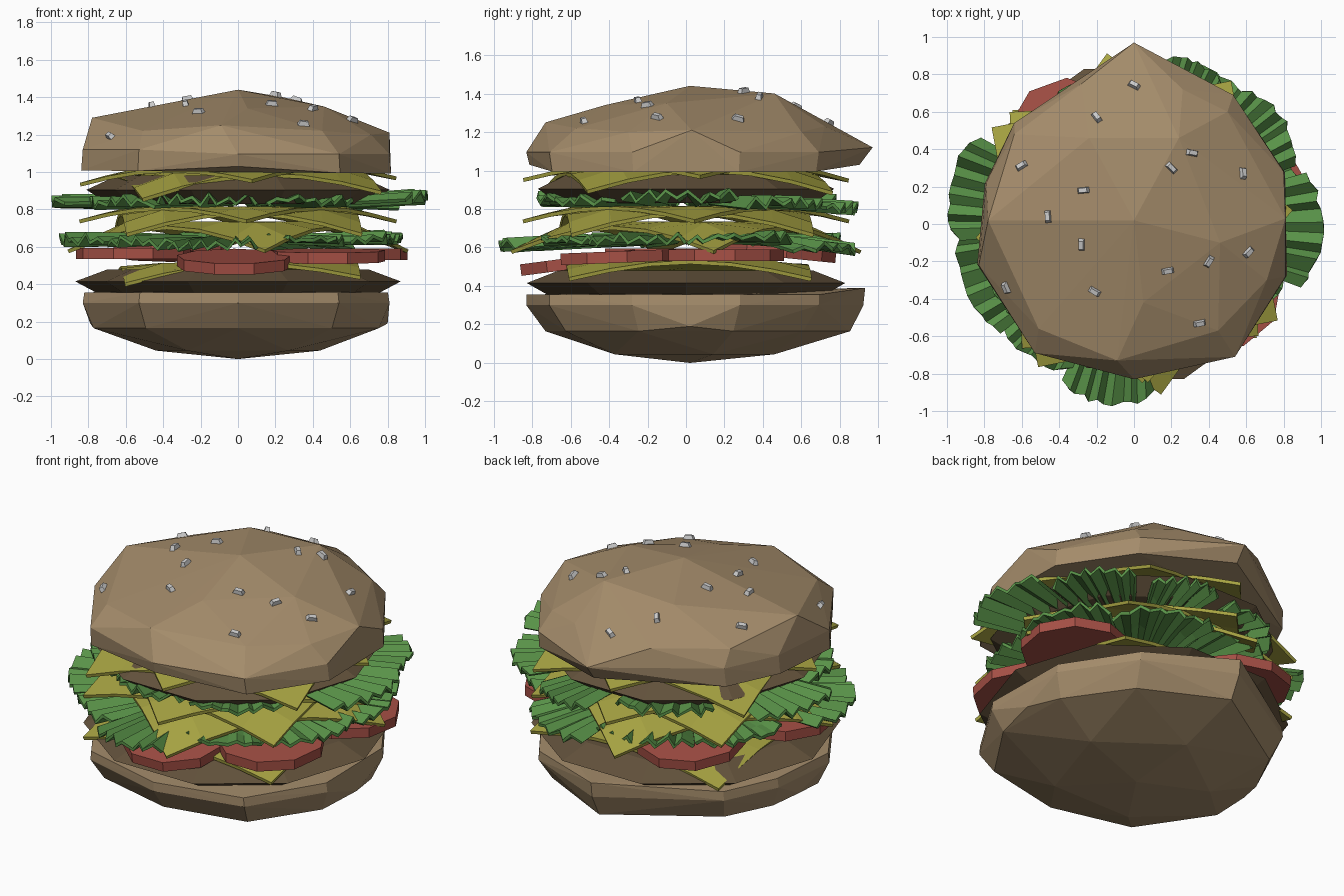
import bpy, bmesh, random
from math import sin, cos, radians, pi, hypot
from mathutils import Vector, Matrix
from mathutils.bvhtree import BVHTree

if "Cube" in bpy.data.objects:
    bpy.data.objects.remove(bpy.data.objects["Cube"])

random.seed(4)


def material(name, rgb):
    m = bpy.data.materials.new(name)
    m.diffuse_color = (*rgb, 1)
    m.use_nodes = True
    m.node_tree.nodes["Principled BSDF"].inputs["Base Color"].default_value = m.diffuse_color
    return m


BUN = material("bun", (0.37, 0.26, 0.145))
MEAT = material("meat", (0.125, 0.085, 0.045))
CHEESE = material("cheese", (0.39, 0.37, 0.055))
LEAF = material("leaf", (0.10, 0.29, 0.065))
TOMATO = material("tomato", (0.38, 0.08, 0.06))


def add(name, bm, mat=None, thick=0):
    bmesh.ops.recalc_face_normals(bm, faces=bm.faces)
    me = bpy.data.meshes.new(name)
    bm.to_mesh(me)
    bm.free()
    ob = bpy.data.objects.new(name, me)
    bpy.context.collection.objects.link(ob)
    if mat:
        me.materials.append(mat)
    if thick:
        s = ob.modifiers.new("thickness", "SOLIDIFY")
        s.thickness = thick
        s.offset = 0
    return ob


def hull(points):
    bm = bmesh.new()
    for p in points:
        bm.verts.new(p)
    bmesh.ops.convex_hull(bm, input=bm.verts[:])
    bmesh.ops.delete(bm, geom=[v for v in bm.verts if not v.link_faces], context='VERTS')
    return bm


def ring(n, r, z, start=0.0):
    return [(r * cos(start + 2 * pi * i / n), r * sin(start + 2 * pi * i / n), z) for i in range(n)]


# Shared faceted bun outline
RIM = [(0, .97), (.53, .69), (.80, .28), (.81, -.28), (.54, -.71),
       (0, -.83), (-.53, -.69), (-.83, -.22), (-.79, .22), (-.64, .54)]

# Bottom bun: shallow faceted bowl with a flat top
pts = [(x * .99, y * .96 if y > .9 else y, .39 if y > .9 else .355) for x, y in RIM]
pts += [(x, y * .95 if y > .9 else y, .30) for x, y in RIM]
pts += [(x * .93, y * .88, .165) for x, y in RIM]
pts += [(.80, 0.02, .19), (-.79, 0.02, .19)]
pts += ring(5, .46, .045, radians(18)) + [(0, .02, .0)]
add("bottom_bun", hull(pts), BUN)

# Top bun: lopsided faceted dome
pts = [(x, y, 1.12 if y > .9 or x < -.5 else 1.095) for x, y in RIM]
pts += [(x * 1.01, y * .93 if y > .9 else y * .98, 1.0 - .01 * x + .03 * (abs(x) < .1)) for x, y in RIM]
pts += [(.81, .03, 1.21), (-.78, .02, 1.29), (-.09, -.73, 1.25), (.45, -.57, 1.22),
        (.71, -.30, 1.20), (-.51, -.56, 1.22), (-.64, .48, 1.22), (.5, .6, 1.20), (.26, .72, 1.23),
        (-.28, .75, 1.23), (.24, .46, 1.40), (-.24, .46, 1.38), (.46, -.1, 1.35),
        (-.36, -.1, 1.345), (.05, -.42, 1.34), (0, .02, 1.44)]
bm = hull(pts)
bm.normal_update()
dome = BVHTree.FromBMesh(bm)
add("top_bun", bm, BUN)

# Sesame seeds: x, y, heading in degrees
SEEDS = [(0, .74, -30), (-.2, .57, -55), (.31, .38, -10), (.2, .3, -45), (.58, .27, 90),
         (-.27, .18, 5), (-.46, .04, 95), (-.28, -.11, 90), (.18, -.25, 10), (.4, -.2, 60),
         (.61, -.15, 45), (-.21, -.36, -30), (.35, -.53, 10), (-.68, -.34, 110), (-.6, .31, 30)]
for x, y, a in SEEDS:
    p, n, _, _ = dome.ray_cast(Vector((x, y, 3)), Vector((0, 0, -1)))
    if n.z < 0:
        n = -n
    m = Matrix.Translation(p) @ Vector((0, 0, 1)).rotation_difference(n).to_matrix().to_4x4() \
        @ Matrix.Rotation(radians(a), 4, 'Z')
    corners = [(sx * l, sy * w, z) for l, w, z in ((.038, .018, -.015), (.022, .012, .024))
               for sx in (-1, 1) for sy in (-1, 1)]
    add("sesame_seed", hull([m @ Vector(c) for c in corners]))

# Meat patties
for name, z, r, h in (("lower_patty", .415, .87, .065), ("upper_patty", .905, .81, .075)):
    add(name, hull(ring(10, r, z) + ring(10, r * .8, z + h) + ring(10, r * .86, z - h)), MEAT)


# Cheese slices: square sheets whose corners sag
def cheese(name, z, angle, drop, tilt=0, size=.65):
    bm = bmesh.new()
    bmesh.ops.create_grid(bm, x_segments=6, y_segments=6, size=size)
    for v in bm.verts:
        r = hypot(v.co.x, v.co.y)
        v.co.z = -drop * max(0, (r - .6) / .32)
    bmesh.ops.transform(bm, verts=bm.verts, matrix=Matrix.Translation((0, 0, z))
                        @ Matrix.Rotation(tilt, 4, 'Y') @ Matrix.Rotation(radians(angle), 4, 'Z'))
    add(name, bm, CHEESE, .02)


cheese("cheese_1", .515, 2, .11, -.03, .63)
cheese("cheese_2", .725, 54, .15)
cheese("cheese_3", .79, 3, .14, 0, .63)
cheese("cheese_4", .805, 48, .09, 0, .60)
cheese("cheese_5", 1.0, 11, .135, -.03)
cheese("cheese_6", 1.015, 50, .085, -.02, .60)

# Tomato slices: x, y, z, tilt about x
for x, y, z, t in ((-.02, -.57, .52, .13), (.48, -.36, .55, .04), (.6, .2, .56, 0),
                   (-.56, -.13, .565, 0), (-.36, .47, .58, -.1)):
    bm = bmesh.new()
    bmesh.ops.create_cone(bm, cap_ends=True, segments=9, radius1=.31, radius2=.31, depth=.06,
                          matrix=Matrix.Translation((x, y, z)) @ Matrix.Rotation(t, 4, 'X'))
    add("tomato_slice", bm, TOMATO)


# Lettuce: irregular pleated fans
def leaf(name, z, angle, span, reach, rise=0):
    bm = bmesh.new()
    n = 12
    rows = []
    for i in range(n + 1):
        u = (i + random.uniform(-.3, .3)) / n * 2 - 1
        a = radians(angle + u * span / 2)
        zig = (1 if i % 2 else -1) * random.uniform(.4, 1.1)
        out = reach - .06 * abs(u) ** 3 - random.uniform(0, .03)
        lift = random.uniform(-.012, .012)
        rows.append([bm.verts.new((r * cos(a), r * sin(a), z + lift + zig * amp + rise * k))
                     for r, amp, k in ((.35, .012, 0), (.68, .022, .4), (out, .026, 1))])
    for p, q in zip(rows, rows[1:]):
        for k in range(2):
            bm.faces.new((p[k], p[k + 1], q[k + 1], q[k]))
    add(name, bm, LEAF, .02)


for a, s, r, rise in ((200, 40, .985, .0), (230, 34, .92, -.01), (261, 30, .985, -.03), (300, 44, .81, .0),
                      (340, 40, .87, .0), (20, 40, .92, .01), (62, 40, .93, -.05),
                      (105, 46, .82, .0), (150, 42, .82, -.01)):
    leaf("lower_lettuce", .64, a, s, r, rise)
for a, s, r, rise in ((-2, 38, 1.02, .03), (36, 30, .99, -.01), (70, 26, .94, -.03), (115, 46, .82, .0),
                      (168, 34, 1.02, .0), (210, 46, .84, .0), (255, 44, .79, .01), (305, 46, .80, .01)):
    leaf("upper_lettuce", .84, a, s, r, rise)
